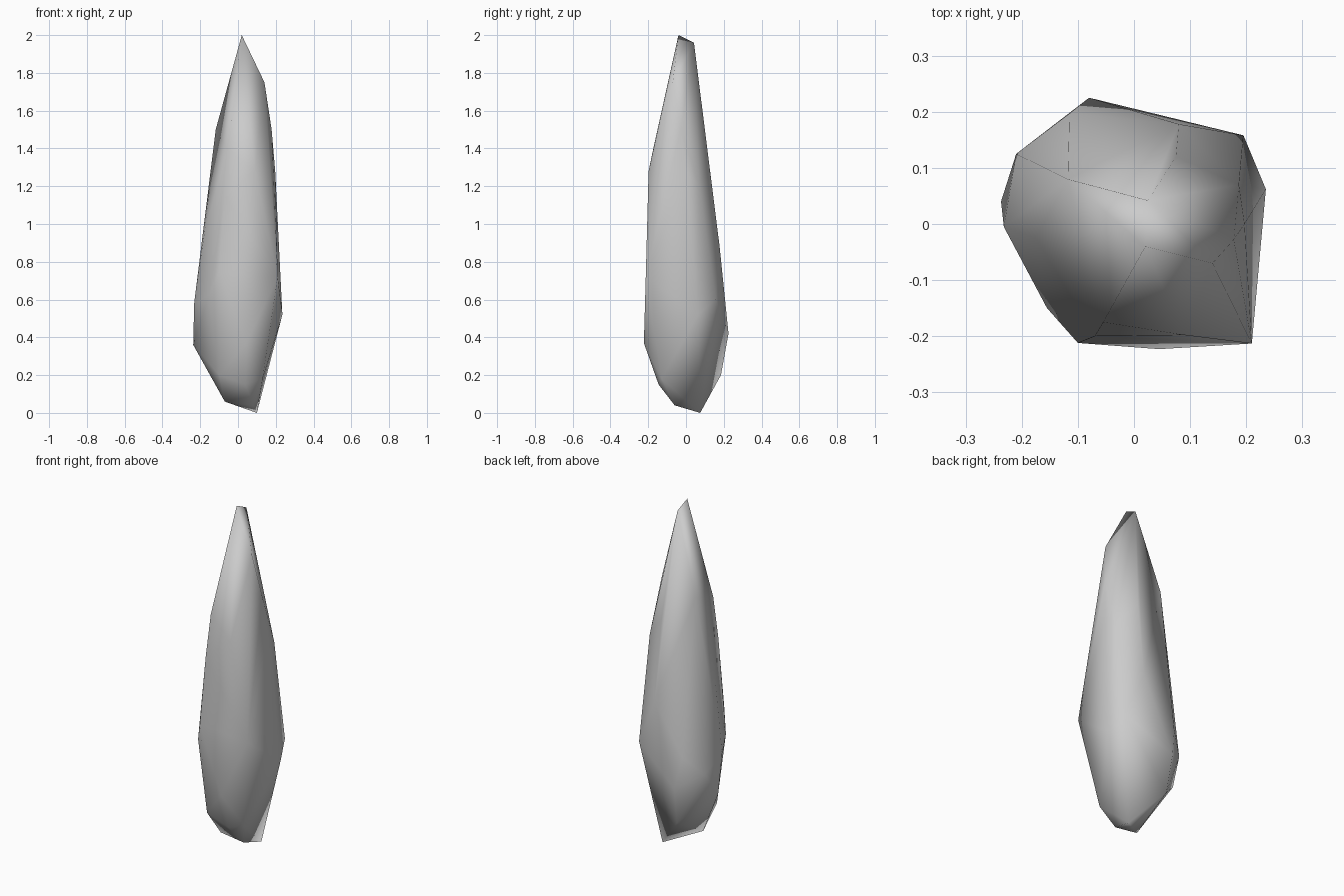
import bpy, bmesh

# Facet corners of the shard, listed from top to bottom
CORNERS = [
    # tip
    (0.02, -0.04, 2.0), (0.025, 0.042, 1.96),
    # shoulders
    (0.14, -0.07, 1.75), (-0.118, 0.08, 1.5), (0.178, -0.028, 1.5),
    (-0.055, -0.175, 1.39), (0.075, 0.12, 1.34), (-0.118, 0.01, 1.33),
    (0.09, -0.198, 1.28), (0.197, 0.0, 1.28),
    # waist
    (0.187, 0.07, 1.2), (-0.07, -0.2, 1.15), (-0.165, 0.05, 1.0),
    (-0.175, -0.025, 0.97), (0.08, 0.178, 0.88),
    # widest belt
    (-0.1, -0.212, 0.75), (0.21, -0.213, 0.72), (-0.155, -0.15, 0.62),
    (0.195, 0.158, 0.6), (-0.115, 0.197, 0.6), (-0.232, -0.005, 0.58),
    (0.235, 0.062, 0.52), (-0.21, 0.125, 0.5), (-0.08, 0.225, 0.42),
    (0.045, -0.223, 0.37), (-0.237, 0.04, 0.36),
    # foot
    (-0.07, 0.185, 0.2), (-0.1, -0.145, 0.2), (0.13, -0.13, 0.18),
    (0.04, -0.145, 0.15), (-0.07, -0.06, 0.06), (0.08, -0.06, 0.04),
    (0.1, 0.075, 0.0),
]

# Hull a bulged copy so every corner is used, then restore the real positions
bm = bmesh.new()
home = {}
for x, y, z in CORNERS:
    s = 1 + 0.35 * z * (2 - z)
    v = bm.verts.new((x * s, y * s, z))
    home[v] = (x, y, z)
bmesh.ops.convex_hull(bm, input=list(bm.verts))
for v in list(bm.verts):
    if not v.link_faces:
        bm.verts.remove(v)
    else:
        v.co = home[v]
bmesh.ops.recalc_face_normals(bm, faces=list(bm.faces))
for f in bm.faces:
    f.smooth = True

mesh = bpy.data.meshes.new("stone_shard")
bm.to_mesh(mesh)
bm.free()
shard = bpy.data.objects.new("stone_shard", mesh)
bpy.context.collection.objects.link(shard)
